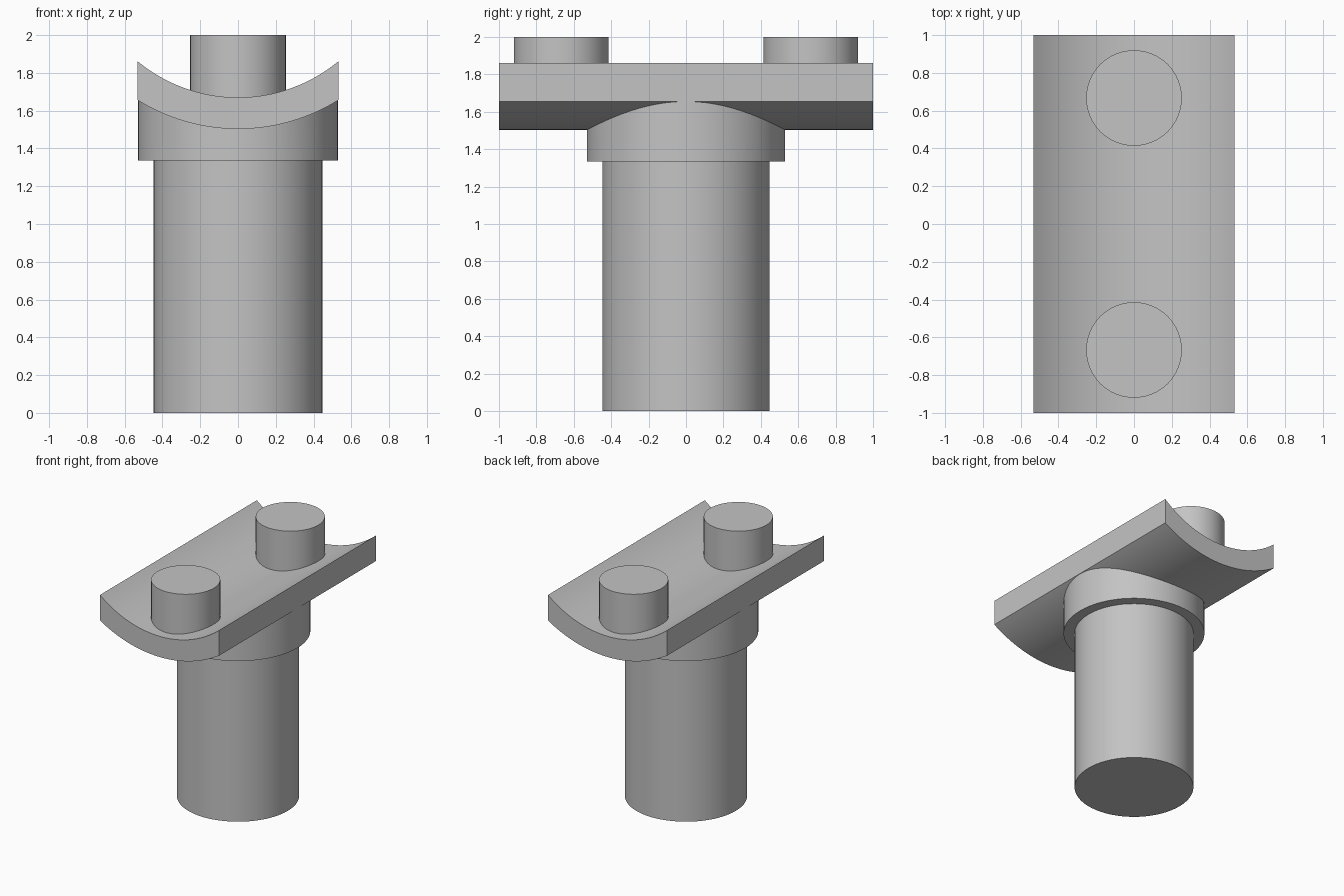
import bpy, bmesh, math

cube = bpy.data.objects.get("Cube")
if cube:
    bpy.data.objects.remove(cube, do_unlink=True)

grey = bpy.data.materials.new("plain grey")
grey.use_nodes = True
colour = (0.55, 0.55, 0.55, 1)
grey.diffuse_color = colour
grey.node_tree.nodes["Principled BSDF"].inputs["Base Color"].default_value = colour

AXIS_Z = 2.503           # shared axis of the saddle's two arcs
INNER, OUTER = 0.833, 1.0
HALF_WIDTH = 0.532
SIDES = 64


def arc_z(x, radius):
    return AXIS_Z - math.sqrt(radius * radius - x * x)


def finish(name, bm):
    bmesh.ops.recalc_face_normals(bm, faces=bm.faces)
    mesh = bpy.data.meshes.new(name)
    bm.to_mesh(mesh)
    bm.free()
    mesh.materials.append(grey)
    ob = bpy.data.objects.new(name, mesh)
    bpy.context.collection.objects.link(ob)
    bpy.ops.object.select_all(action='DESELECT')
    ob.select_set(True)
    bpy.context.view_layer.objects.active = ob
    bpy.ops.object.shade_smooth_by_angle(angle=math.radians(30))


def cylinder(name, radius, bottom, top, y=0):
    """Upright cylinder; top is a height or a function of x."""
    bm = bmesh.new()
    height = top if callable(top) else lambda x: top
    rings = [[], []]
    for i in range(SIDES):
        a = math.tau * i / SIDES
        px, py = radius * math.cos(a), radius * math.sin(a)
        rings[0].append(bm.verts.new((px, y + py, bottom)))
        rings[1].append(bm.verts.new((px, y + py, height(px))))
    low, high = rings
    for i in range(SIDES):
        j = (i + 1) % SIDES
        bm.faces.new((low[i], low[j], high[j], high[i]))
    bm.faces.new(low)
    if callable(top):
        # close the curved top with strips running along y
        for i in range(SIDES // 2):
            strip = [high[i], high[i + 1], high[-i - 1], high[-i % SIDES]]
            bm.faces.new(list(dict.fromkeys(strip)))
    else:
        bm.faces.new(high)
    finish(name, bm)


# Curved saddle plate: arc cross-section extruded along y
bm = bmesh.new()
steps = 40
section = []
for i in range(steps + 1):
    x = HALF_WIDTH * (2 * i / steps - 1)
    section.append([bm.verts.new((x, -1, arc_z(x, r))) for r in (INNER, OUTER)])
faces = [bm.faces.new((a[0], a[1], b[1], b[0])) for a, b in zip(section, section[1:])]
result = bmesh.ops.extrude_face_region(bm, geom=faces, use_keep_orig=True)
moved = [v for v in result["geom"] if isinstance(v, bmesh.types.BMVert)]
bmesh.ops.translate(bm, verts=moved, vec=(0, 2, 0))
finish("saddle_plate", bm)

# Stem, and collar shaped to the underside of the saddle
cylinder("stem", 0.447, 0, 1.345)
cylinder("collar", 0.53, 1.335, lambda x: arc_z(x, OUTER) + 0.004)

# Pegs standing in the saddle
for name, y in (("front_peg", -0.667), ("back_peg", 0.667)):
    cylinder(name, 0.253, 1.64, 2.0, y)
